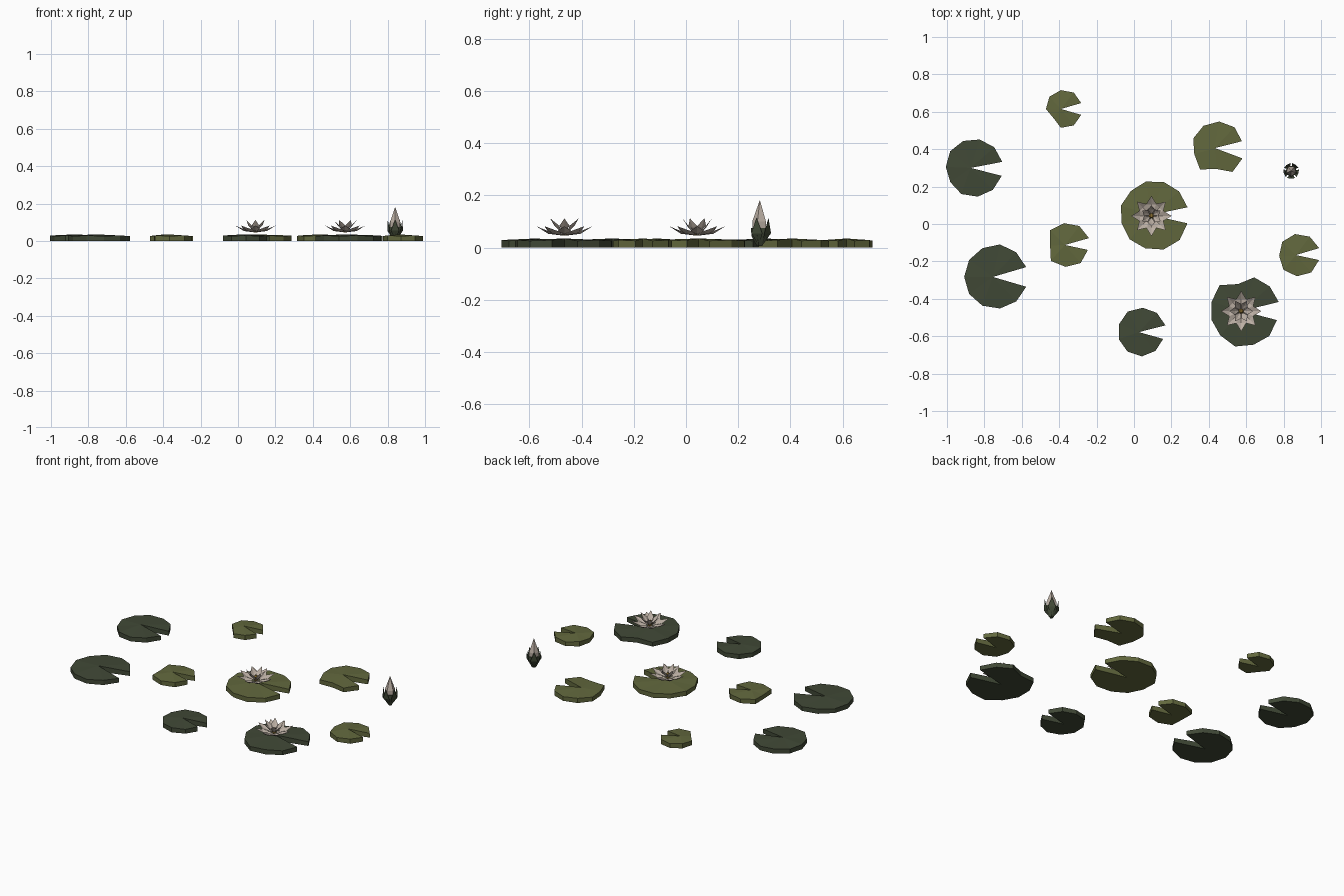
import bpy
import bmesh
from math import sin, cos, radians

if "Cube" in bpy.data.objects:
    bpy.data.objects.remove(bpy.data.objects["Cube"])


def colour(name, rgb):
    m = bpy.data.materials.new(name)
    m.diffuse_color = (*rgb, 1)
    m.use_nodes = True
    m.node_tree.nodes["Principled BSDF"].inputs["Base Color"].default_value = m.diffuse_color
    return m


DARK = colour("dark_green", (0.052, 0.066, 0.037))
OLIVE = colour("olive_green", (0.122, 0.138, 0.047))
PETAL = colour("pale_petal", (0.50, 0.43, 0.37))
GOLD = colour("golden_centre", (0.42, 0.26, 0.05))


def finish(name, bm, mat, loc, recalc=True):
    if recalc:
        bmesh.ops.recalc_face_normals(bm, faces=bm.faces)
    me = bpy.data.meshes.new(name)
    bm.to_mesh(me)
    bm.free()
    me.materials.append(mat)
    ob = bpy.data.objects.new(name, me)
    ob.location = loc
    bpy.context.collection.objects.link(ob)
    return ob


def polar(r, deg, z):
    return (r * cos(radians(deg)), r * sin(radians(deg)), z)


# Notched pad: thick slab with a fan top that rises slightly to the notch tip
def lily_pad(name, mat, x, y, r, n, start, end, dents):
    bm = bmesh.new()
    rings = []
    for z_rim, z_mid in ((0, 0), (0.026, 0.035)):
        ring = [bm.verts.new((-0.017, 0, z_mid))]
        for i in range(n):
            a = start + (end - start) * i / (n - 1)
            z = z_rim + (0.003 * (i % 2) if z_rim else 0)
            ring.append(bm.verts.new(polar(r * dents.get(i, 1), a, z)))
        rings.append(ring)
    low, top = rings
    for i in range(n + 1):
        j = (i + 1) % (n + 1)
        bm.faces.new((low[i], low[j], top[j], top[i]))
        if 0 < i < n:
            bm.faces.new((top[0], top[i], top[j]))
            bm.faces.new((low[0], low[j], low[i]))
    finish(name, bm, mat, (x, y, 0))


# Ring of creased diamond petals; base, mid and tip are (radius, height)
def petal_ring(name, mat, loc, count, turn, base, mid, tip, width, lift):
    bm = bmesh.new()
    for i in range(count):
        a = turn + 360 * i / count
        c, s = cos(radians(a)), sin(radians(a))

        def v(r, t, z):
            return bm.verts.new((r * c - t * s, r * s + t * c, z))
        b, m, t = v(base[0], 0, base[1]), v(mid[0], 0, mid[1]), v(tip[0], 0, tip[1])
        left, right = [v(mid[0], k * width, mid[1] + lift) for k in (1, -1)]
        for f in ((b, m, left), (m, t, left), (b, right, m), (right, t, m)):
            bm.faces.new(f)
    finish(name, bm, mat, loc, recalc=False)


# Faceted spindle made from (radius, height) rings
def spindle(name, mat, loc, sides, turn, profile):
    bm = bmesh.new()
    rings = [[bm.verts.new(polar(r, turn + 360 * i / sides, z)) for i in range(sides)]
             for r, z in profile]
    for a, b in zip(rings, rings[1:]):
        for i in range(sides):
            j = (i + 1) % sides
            bm.faces.new((a[i], a[j], b[j], b[i]))
    bm.faces.new(rings[0][::-1])
    bm.faces.new(rings[-1])
    finish(name, bm, mat, loc)


# Pads: colour, position, radius, rim points, notch angles, uneven rim points
pads = [
    (DARK, -0.856, 0.30, 0.155, 11, 12, 344, {5: 0.97, 6: 0.95}),
    (DARK, -0.738, -0.283, 0.170, 11, 18, 342, {2: 1.03}),
    (OLIVE, -0.374, 0.615, 0.102, 9, 19, 341, {0: 0.95, 4: 0.95, 5: 0.73, 8: 0.95}),
    (OLIVE, 0.449, 0.406, 0.142, 10, 16, 337, {0: 0.94, 5: 0.92, 6: 1.05, 7: 0.79, 8: 1.05}),
    (OLIVE, 0.107, 0.048, 0.184, 12, 13, 346, {4: 0.97, 6: 0.97, 9: 1.04, 10: 1.04}),
    (OLIVE, -0.353, -0.112, 0.118, 9, 18, 346, {3: 1.06, 4: 0.81, 5: 1.06, 8: 0.93}),
    (DARK, 0.043, -0.578, 0.130, 10, 16, 342, {3: 1.03, 8: 0.95, 9: 0.91}),
    (DARK, 0.594, -0.465, 0.186, 12, 15, 344, {3: 0.80, 4: 1.04, 8: 1.06, 11: 0.95}),
    (OLIVE, 0.882, -0.166, 0.114, 9, 19, 346, {4: 0.93, 8: 0.97}),
]
for k, p in enumerate(pads):
    lily_pad(f"lily_pad_{k + 1}", *p)

# Open flowers: outer star, steeper inner petals, small golden centre
for k, (x, y, inner) in enumerate(((0.093, 0.043, 0.056), (0.573, -0.466, 0.063))):
    loc = (x, y, 0)
    petal_ring(f"outer_petals_{k + 1}", PETAL, loc, 8, 0,
               (0.006, 0.046), (0.062, 0.053), (0.108, 0.082), 0.028, 0.010)
    petal_ring(f"inner_petals_{k + 1}", PETAL, loc, 6, 30 if k == 0 else 0,
               (0.006, 0.050), (0.034, 0.076), (inner, 0.112), 0.019, 0.008)
    spindle(f"flower_centre_{k + 1}", GOLD, loc, 6, 0,
            [(0.010, 0.046), (0.014, 0.066), (0.006, 0.078)])

# Closed bud wrapped in five pointed sepals
bud = (0.84, 0.283, 0)
spindle("bud", PETAL, bud, 5, -90,
        [(0.012, 0.012), (0.028, 0.06), (0.029, 0.10), (0.001, 0.18)])
petal_ring("bud_sepals", DARK, bud, 5, -90,
           (0.010, 0.006), (0.037, 0.055), (0.041, 0.115), 0.022, 0.0)
spindle("bud_cup", DARK, bud, 5, -90,
        [(0.012, 0.006), (0.032, 0.045), (0.034, 0.075)])
